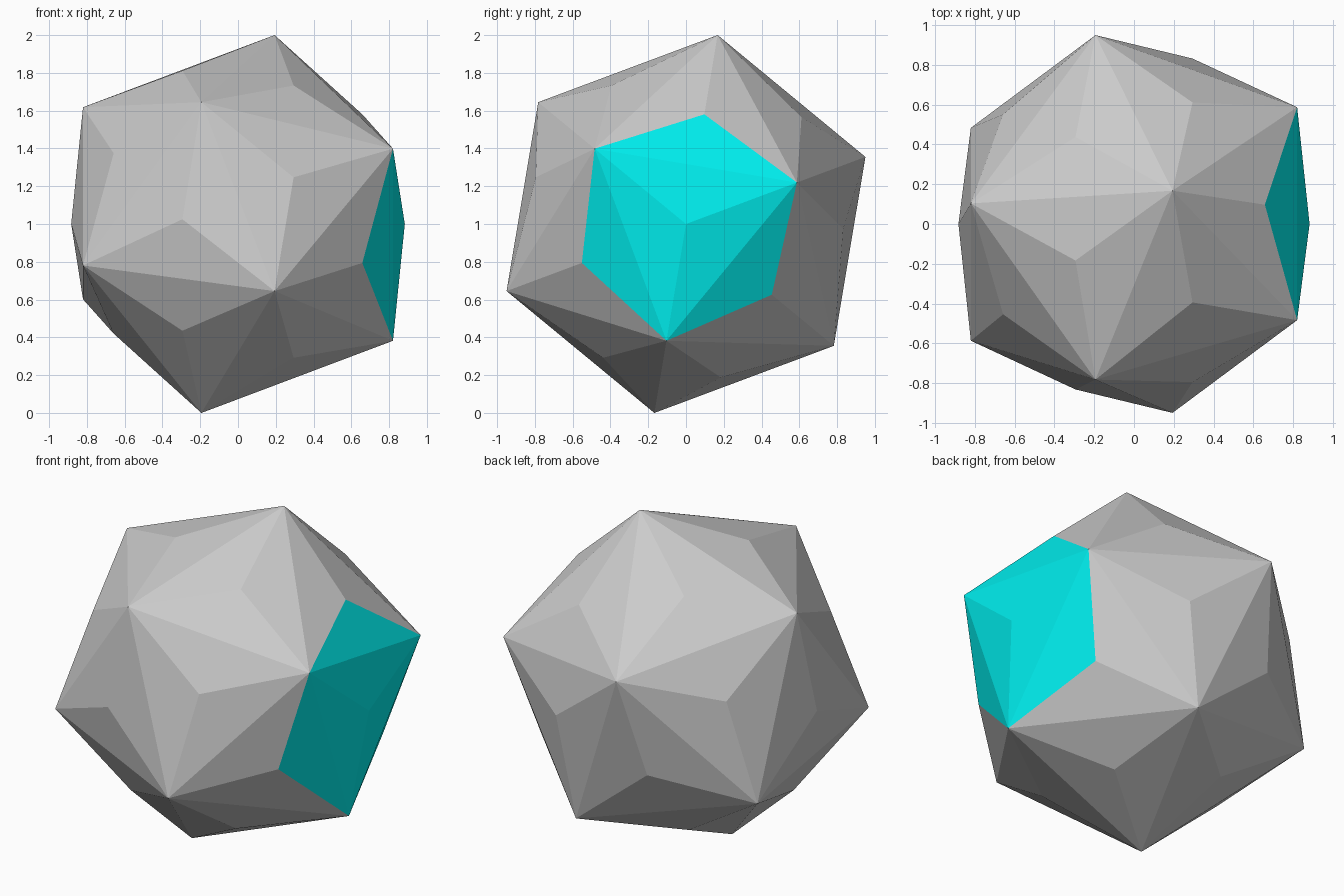
import bpy, bmesh
from math import radians, sin, cos
from mathutils import Vector

if "Cube" in bpy.data.objects:
    bpy.data.objects.remove(bpy.data.objects["Cube"])

R = 1.0325               # icosahedron circumradius
ROLL = 20.5              # roll about the x axis, degrees
CENTRE = Vector((0, 0, 1))

# Icosahedron with two faces square to x: two rings of three, plus their opposites
bm = bmesh.new()
for x, r, turn in ((0.7947, 0.6071, 0), (0.1876, 0.9822, 60)):
    for k in range(3):
        a = radians(ROLL + turn + 120 * k)
        p = R * Vector((x, r * cos(a), r * sin(a)))
        bm.verts.new(CENTRE + p)
        bm.verts.new(CENTRE - p)
bmesh.ops.convex_hull(bm, input=bm.verts[:])
bmesh.ops.recalc_face_normals(bm, faces=bm.faces[:])

# Raise a shallow pyramid on every face
bmesh.ops.poke(bm, faces=bm.faces[:], offset=0.0625)

# Coloured patch: the right-hand pyramid and the facets sharing its edges
for f in bm.faces:
    f.smooth = False
    f.material_index = int(f.calc_center_median().x > 0.7)

mesh = bpy.data.meshes.new("faceted_ball")
bm.to_mesh(mesh)
bm.free()

ball = bpy.data.objects.new("faceted_ball", mesh)
bpy.context.collection.objects.link(ball)

cyan = bpy.data.materials.new("cyan_patch")
cyan.diffuse_color = (0.0, 0.85, 0.85, 1)
cyan.use_nodes = True
cyan.node_tree.nodes["Principled BSDF"].inputs["Base Color"].default_value = cyan.diffuse_color
mesh.materials.append(None)
mesh.materials.append(cyan)
for f in mesh.polygons:
    f.material_index = int(f.center.x > 0.7)
